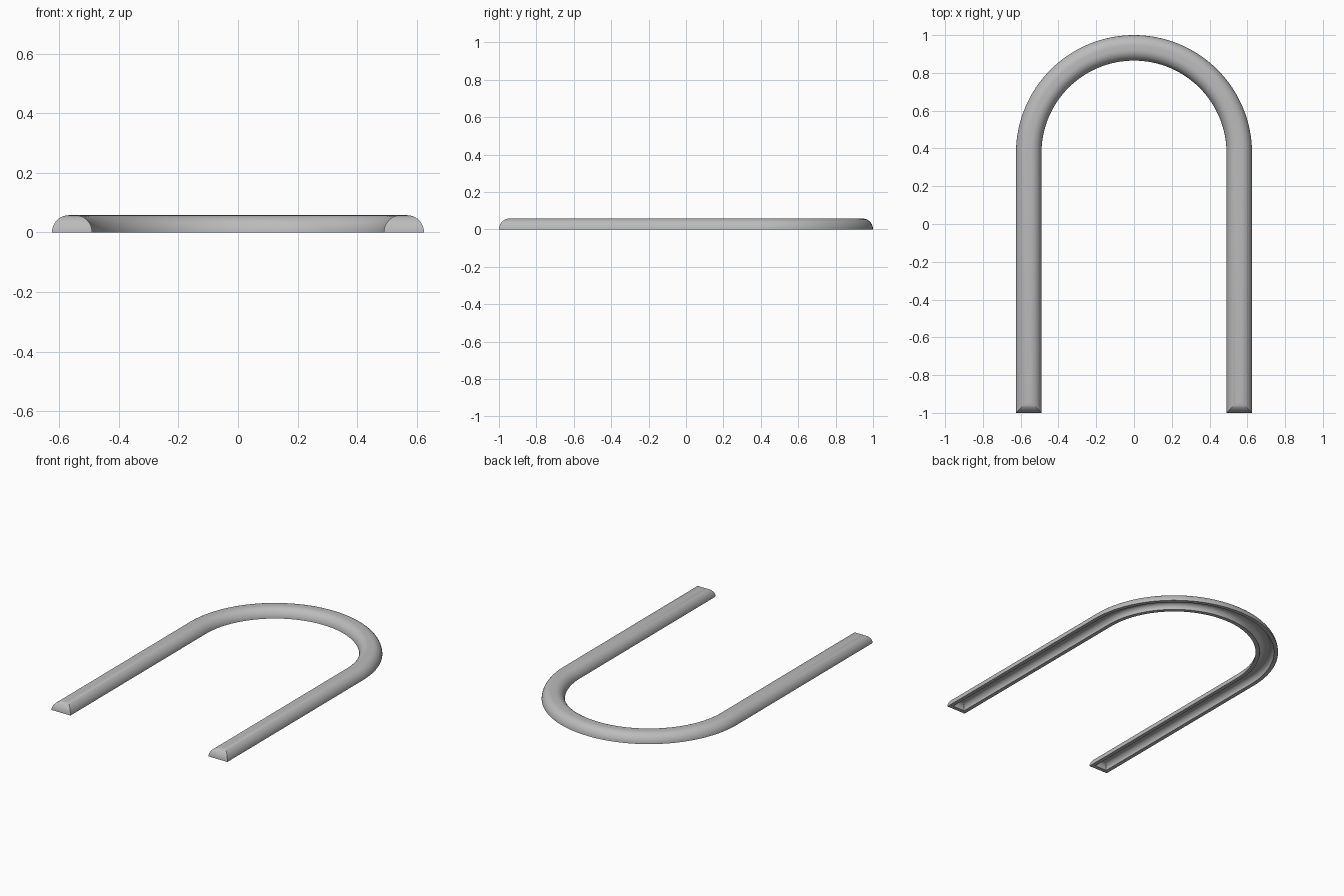
import bpy
import bmesh
from math import sin, cos, pi

cube = bpy.data.objects.get("Cube")
if cube:
    bpy.data.objects.remove(cube)

RADIUS = 0.5575      # centre line of the bend
BEND_Y = 0.375       # where the legs meet the bend
HALF = 0.0675        # half width of the bar
HEIGHT = 0.058
ROUND = 0.056        # corner rounding
WALL = 0.025         # thickness of the hollow shell
CORNER_STEPS = 10
BEND_STEPS = 64


def profile(inset):
    """Rounded-top section as (offset, height), open at the bottom."""
    half, height, r = HALF - inset, HEIGHT - inset, ROUND - inset
    right = []
    for i in range(CORNER_STEPS + 1):
        a = pi / 2 * i / CORNER_STEPS
        right.append((half - r + r * cos(a), height * sin(a)))
    return right + [(-u, h) for u, h in reversed(right)]


def shell(bm, inset):
    """Sweep the section along the U and close its mitred ends."""
    section = profile(inset)
    half = HALF - inset
    rings = []

    def end_ring(side):
        return [bm.verts.new((side * (RADIUS + u), -1 + inset + half - abs(u), h))
                for u, h in section]

    rings.append(end_ring(1))
    for i in range(BEND_STEPS + 1):
        a = pi * i / BEND_STEPS
        rings.append([bm.verts.new(((RADIUS + u) * cos(a),
                                    BEND_Y + (RADIUS + u) * sin(a), h))
                      for u, h in section])
    rings.append(end_ring(-1))

    # Bar surface
    n = len(section)
    for r0, r1 in zip(rings, rings[1:]):
        for k in range(n - 1):
            bm.faces.new((r0[k], r0[k + 1], r1[k + 1], r1[k]))
    # Rounded end caps, joining points of equal height
    for ring in (rings[0], rings[-1]):
        for k in range(n // 2 - 1):
            bm.faces.new((ring[k], ring[k + 1], ring[n - 2 - k], ring[n - 1 - k]))
    # Bottom outline as one closed loop
    return [r[0] for r in rings] + [r[-1] for r in reversed(rings)]


bm = bmesh.new()
outer = shell(bm, 0)
inner = shell(bm, WALL)

# Flat rim underneath, between the outer surface and the channel
count = len(outer)
for i in range(count):
    j = (i + 1) % count
    bm.faces.new((outer[i], outer[j], inner[j], inner[i]))
bmesh.ops.recalc_face_normals(bm, faces=bm.faces)

mesh = bpy.data.meshes.new("curved_bar")
bm.to_mesh(mesh)
bm.free()
bar = bpy.data.objects.new("curved_bar", mesh)
bpy.context.collection.objects.link(bar)

# Plain grey
grey = bpy.data.materials.new("plain_grey")
grey.use_nodes = True
colour = (0.5, 0.5, 0.5, 1)
grey.diffuse_color = colour
grey.node_tree.nodes["Principled BSDF"].inputs["Base Color"].default_value = colour
mesh.materials.append(grey)

bpy.ops.object.select_all(action="DESELECT")
bar.select_set(True)
bpy.context.view_layer.objects.active = bar
bpy.ops.object.shade_smooth_by_angle()
